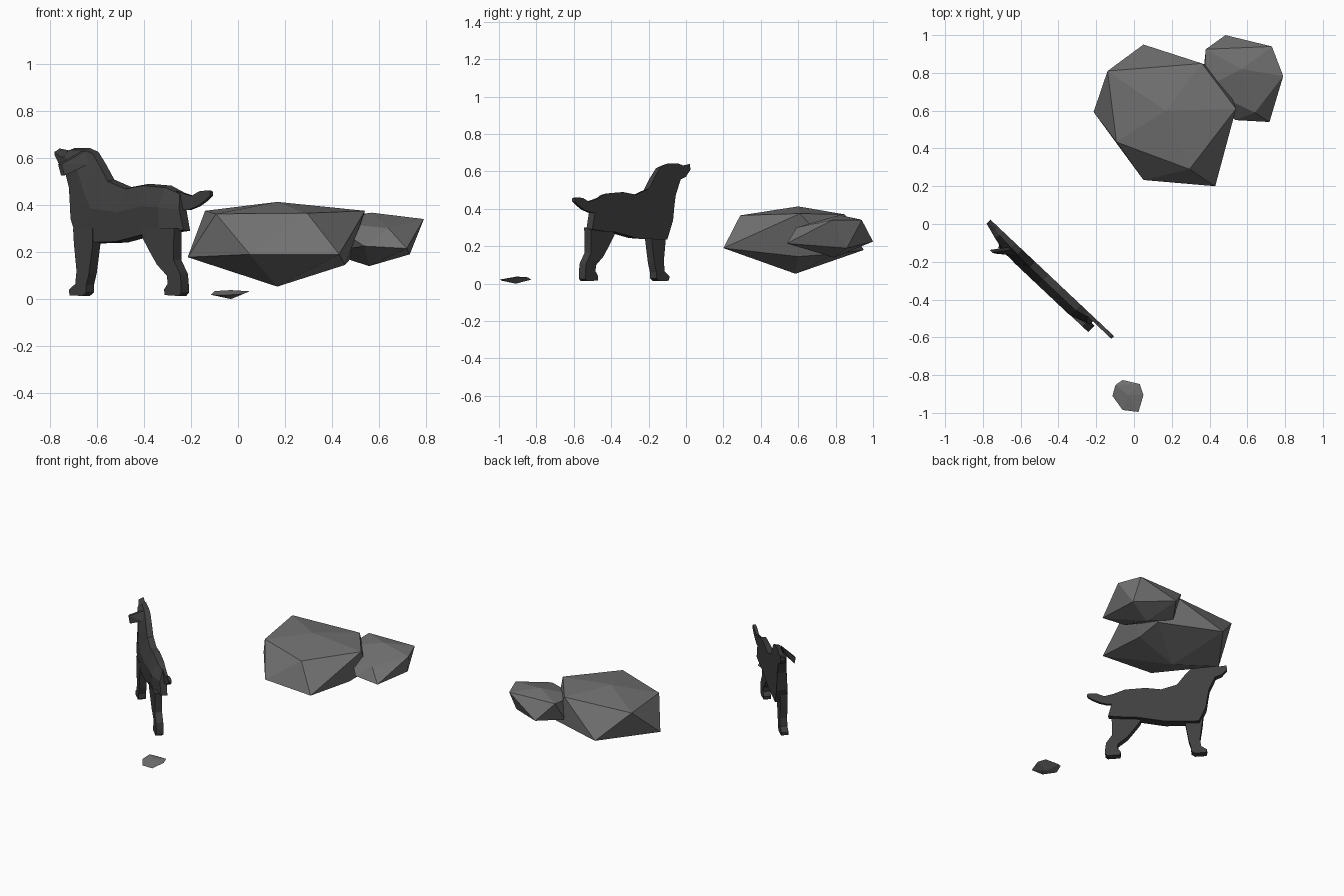
import bpy, bmesh
from mathutils import Vector


def material(name, value):
    m = bpy.data.materials.new(name)
    m.diffuse_color = (value, value, value, 1)
    return m


STONE = material("stone grey", 0.165)
COAT = material("charcoal", 0.05)

# Dog frame: u runs from nose to tail, t is depth out from its flat side
ORIGIN = Vector((-0.775, 0.037, 0))
ALONG = Vector((0.728, -0.686, 0))
OUT = Vector((-0.686, -0.728, 0))


def place(u, z, t):
    return ORIGIN + ALONG * u + OUT * t + Vector((0, 0, z))


def finish(bm, name, mat):
    bmesh.ops.recalc_face_normals(bm, faces=bm.faces)
    me = bpy.data.meshes.new(name)
    bm.to_mesh(me)
    bm.free()
    me.materials.append(mat)
    ob = bpy.data.objects.new(name, me)
    bpy.context.collection.objects.link(ob)
    return ob


def hull(name, points, mat):
    bm = bmesh.new()
    for p in points:
        bm.verts.new(p)
    res = bmesh.ops.convex_hull(bm, input=bm.verts)
    spare = [v for v in bm.verts if not v.link_faces]
    bmesh.ops.delete(bm, geom=spare, context='VERTS')
    return finish(bm, name, mat)


def loft(name, sections, mat):
    bm = bmesh.new()
    rings = [[bm.verts.new(p) for p in s] for s in sections]
    n = len(rings[0])
    for a, b in zip(rings, rings[1:]):
        for i in range(n):
            j = (i + 1) % n
            bm.faces.new((a[i], a[j], b[j], b[i]))
    bm.faces.new(rings[0])
    bm.faces.new(rings[-1])
    return finish(bm, name, mat)


def slab(name, pairs, t0, t1):
    """Flat limb: each entry is a front point and a back point in (u, z)."""
    secs = []
    for u0, z0, u1, z1 in pairs:
        secs.append([place(u0, z0, t0), place(u0, z0, t1),
                     place(u1, z1, t1), place(u1, z1, t0)])
    return loft(name, secs, COAT)


# Boulders and pebble: faceted stones
hull("large_boulder", [
    (.167, .60, .413), (.167, .585, .053),
    (-.14, .81, .375), (-.093, .434, .362), (.294, .29, .365), (.54, .61, .375), (.36, .85, .37),
    (.05, .95, .18), (-.214, .593, .178), (.05, .233, .19), (.43, .20, .19), (.47, .80, .16),
    (.455, .60, .145)], STONE)
hull("small_boulder", [
    (.57, .82, .367), (.558, .79, .14),
    (.79, .783, .34), (.64, .59, .30), (.73, .94, .34), (.38, .925, .345), (.37, .72, .33),
    (.484, 1.0, .225), (.717, .54, .215), (.537, .55, .225), (.37, .83, .2), (.73, .86, .19)], STONE)
hull("pebble", [
    (-.03, -.905, .038), (-.03, -.91, 0),
    (-.06, -.826, .022), (.03, -.847, .034), (.05, -.905, .033), (.024, -.995, .022),
    (-.06, -.985, .016), (-.114, -.91, .018), (-.098, -.852, .034)], STONE)

# Head, neck and trunk: top point, bottom point, depth
BODY = [
    (.022, .64, .02, .608, .03), (.077, .632, .054, .572, .042),
    (.112, .642, .095, .558, .055), (.20, .642, .135, .47, .066),
    (.25, .625, .145, .41, .072), (.295, .572, .155, .337, .078),
    (.342, .508, .20, .235, .08), (.443, .476, .42, .24, .08),
    (.545, .49, .60, .275, .08), (.677, .482, .67, .278, .08),
    (.745, .455, .785, .29, .045)]
sections = []
for ut, zt, ub, zb, d in BODY:
    um, zm = ub + .55 * (ut - ub), zb + .55 * (zt - zb)
    sections.append([place(ut, zt, 0), place(ut, zt - .008, d * .5), place(um, zm, d),
                     place(ub, zb + .004, d * .93), place(ub, zb, 0)])
loft("body", sections, COAT)

# Legs with paws
slab("front_leg", [
    (.175, .30, .29, .30), (.18, .235, .29, .235), (.195, .12, .268, .11),
    (.188, .065, .252, .06), (.15, .038, .252, .028), (.155, .016, .228, .013)], .03, .078)
slab("rear_leg", [
    (.575, .30, .765, .30), (.58, .26, .762, .24), (.625, .198, .762, .165),
    (.665, .146, .80, .108), (.722, .10, .805, .07), (.728, .066, .806, .045),
    (.706, .04, .806, .026), (.71, .017, .79, .013)], .03, .078)

# Tail: thin blade
slab("tail", [
    (.72, .46, .74, .38), (.81, .438, .79, .378), (.857, .458, .845, .394),
    (.905, .462, .89, .418), (.92, .455, .92, .44)], 0, .02)

# Drooping ear flap standing out from the head
EAR = [(.19, .63, .04), (.225, .575, .05), (.127, .572, .12), (.14, .525, .115)]
hull("ear", [place(u + s, z, t) for u, z, t in EAR for s in (0, .02)], COAT)
